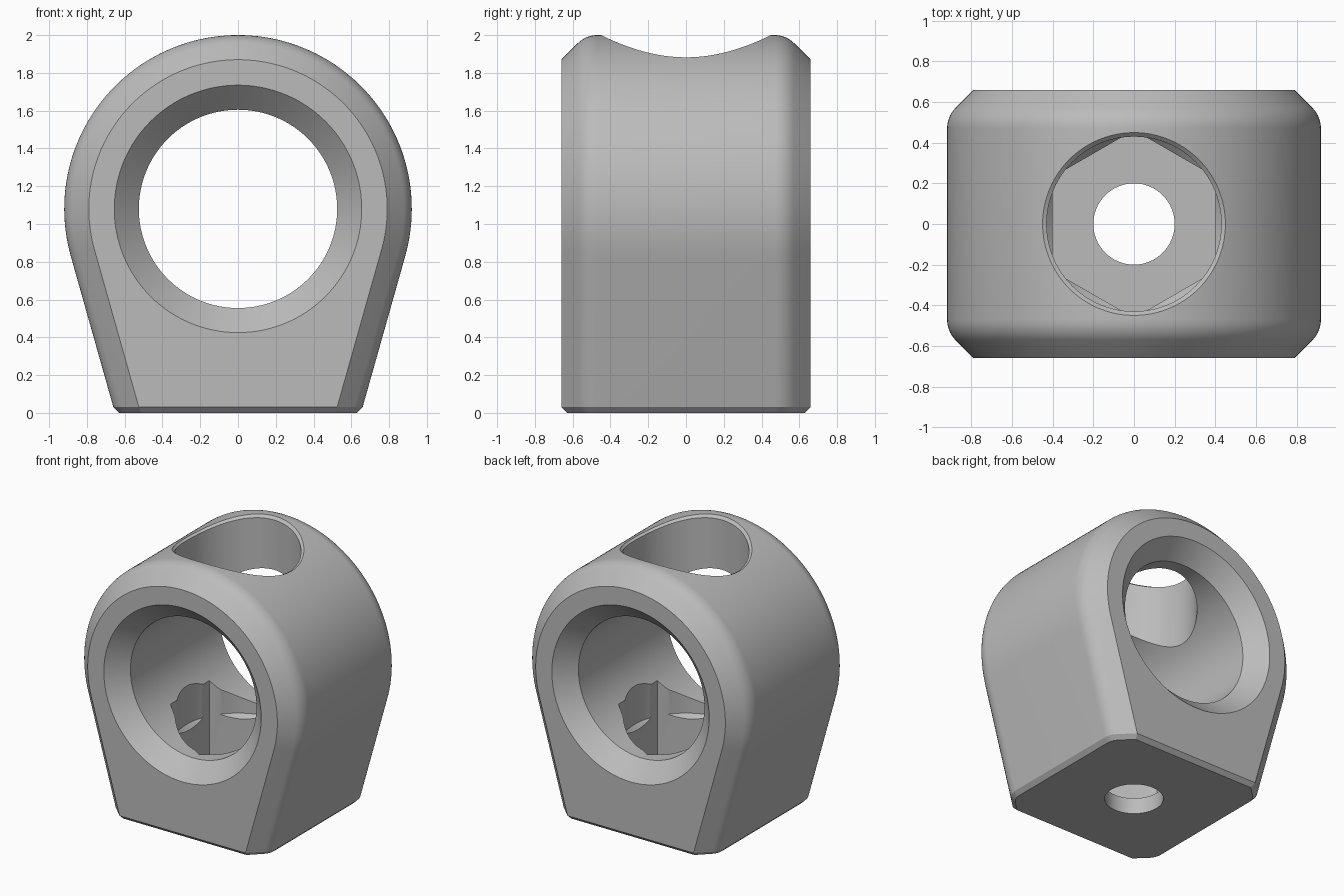
import bpy, bmesh
from math import sin, cos, pi, radians, sqrt

cube = bpy.data.objects.get("Cube")
if cube:
    bpy.data.objects.remove(cube, do_unlink=True)

AXIS, R, HALF = 1.08, 0.92, 0.66      # bore height, outer radius, half depth
TILT = radians(15.75)                 # lean of the tapered flanks
FOOT = 0.03                           # height of the bottom chamfer

grey = bpy.data.materials.new("plain grey")
grey.use_nodes = True
grey.diffuse_color = (0.5, 0.5, 0.5, 1)
grey.node_tree.nodes["Principled BSDF"].inputs["Base Color"].default_value = (0.5, 0.5, 0.5, 1)


def finish(name, bm):
    bmesh.ops.recalc_face_normals(bm, faces=bm.faces)
    mesh = bpy.data.meshes.new(name)
    bm.to_mesh(mesh)
    bm.free()
    mesh.materials.append(grey)
    obj = bpy.data.objects.new(name, mesh)
    bpy.context.collection.objects.link(obj)
    return obj


def skin(bm, loops, closed):
    """Bridge equal-length loops of vertices with quads."""
    n = len(loops[0])
    for a, b in zip(loops, loops[1:]):
        for i in range(n if closed else n - 1):
            j = (i + 1) % n
            bm.faces.new((a[i], a[j], b[j], b[i]))


def turned(name, rings, sides, place, phase=0.0):
    """Closed solid from rings of (radius, height); place maps them to space."""
    bm = bmesh.new()
    loops = []
    for r, h in rings:
        angles = [phase + 2 * pi * i / sides for i in range(sides)]
        loops.append([bm.verts.new(place(r * cos(a), r * sin(a), h)) for a in angles])
    skin(bm, loops, True)
    bm.faces.new(loops[0])
    bm.faces.new(loops[-1])
    return finish(name, bm)


# Body: domed outline with tapered flanks, inset towards front and back
def outline(inset):
    r = R - inset
    steps = 96
    start = -TILT
    sweep = pi + 2 * TILT
    arc = [(r * cos(start + sweep * i / steps), AXIS + r * sin(start + sweep * i / steps))
           for i in range(steps + 1)]
    foot = (r - (AXIS - FOOT) * sin(TILT)) / cos(TILT)
    return [(foot, FOOT)] + arc + [(-foot, FOOT)]


ROUND = 0.145
edge = [(HALF, 0.13)]
for k in range(8, -1, -1):
    a = pi / 4 * k / 8
    edge.append((0.47 + ROUND * sin(a), ROUND * (1 - cos(a))))
sections = [(-y, d) for y, d in edge] + edge[::-1]

bm = bmesh.new()
loops = [[bm.verts.new((x, y, z)) for x, z in outline(d)] for y, d in sections]
skin(bm, loops, False)
bm.faces.new(loops[0])
bm.faces.new(loops[-1])
base = bm.faces.new([l[0] for l in loops] + [l[-1] for l in reversed(loops)])
bmesh.ops.recalc_face_normals(bm, faces=bm.faces)
bmesh.ops.inset_region(bm, faces=[base], thickness=0.03, use_even_offset=True)
for v in base.verts:
    v.co.z = 0
body = finish("clamp_body", bm)

# Main bore with a countersink at both mouths
bore = turned("bore_cutter", [(0.70, -0.705), (0.525, -0.53), (0.525, 0.53), (0.70, 0.705)],
              128, lambda u, v, h: (u, h, AXIS + v))


# Top access hole: chamfer follows the dome, conical end inside the bore floor
def on_dome(u, v, h):
    if h < 0.1:                       # small offsets are relative to the dome
        return (u, v, AXIS + sqrt(R * R - u * u) + h)
    return (u, v, h)


access = turned("access_cutter",
                [(0.475, 2.4), (0.475, 0.025), (0.45, 0.0), (0.43, -0.02),
                 (0.43, 0.49), (0.38, 0.44)], 96, on_dome)

# Hexagonal nut pocket and the bolt hole through the base
plain = lambda u, v, h: (u, v, h)
pocket = turned("nut_pocket_cutter", [(0.462, 0.12), (0.462, 1.0)], 6, plain, pi / 6)
bolt = turned("bolt_hole_cutter", [(0.2, -0.1), (0.2, 0.3)], 64, plain)

bpy.ops.object.select_all(action='DESELECT')
bpy.context.view_layer.objects.active = body
body.select_set(True)
for cutter in (bore, access, pocket, bolt):
    mod = body.modifiers.new(cutter.name, 'BOOLEAN')
    mod.operation = 'DIFFERENCE'
    mod.solver = 'EXACT'
    mod.object = cutter
    bpy.ops.object.modifier_apply(modifier=mod.name)
    bpy.data.objects.remove(cutter, do_unlink=True)

bpy.ops.object.shade_smooth_by_angle(angle=radians(25))
